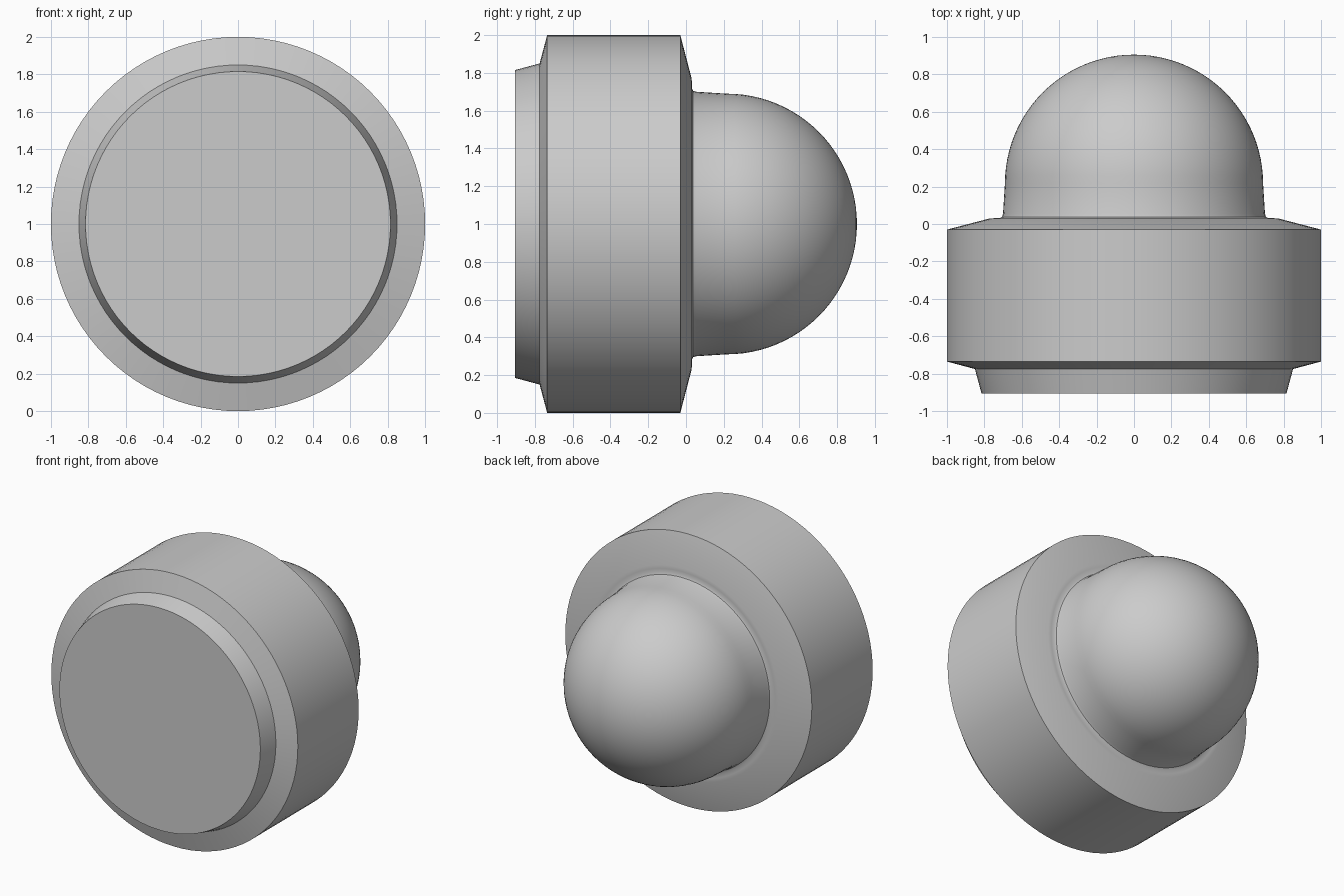
import bpy, bmesh
from math import sin, cos, pi, radians
from mathutils import Vector

cube = bpy.data.objects.get("Cube")
if cube:
    bpy.data.objects.remove(cube, do_unlink=True)

SEGMENTS = 96
CENTRE = Vector((0, 0, 1))

grey = bpy.data.materials.new("plain grey")
grey.use_nodes = True
colour = (0.6, 0.6, 0.6, 1)
grey.diffuse_color = colour
grey.node_tree.nodes["Principled BSDF"].inputs["Base Color"].default_value = colour


def lathe(name, profile):
    """Revolve (radius, y) points about the horizontal axis at z = 1."""
    bm = bmesh.new()
    verts = [bm.verts.new(CENTRE + Vector((r, y, 0))) for r, y in profile]
    edges = [bm.edges.new(pair) for pair in zip(verts, verts[1:])]
    bmesh.ops.spin(bm, geom=verts + edges, cent=CENTRE, axis=(0, 1, 0),
                   angle=2 * pi, steps=SEGMENTS, use_merge=True)
    bmesh.ops.remove_doubles(bm, verts=bm.verts, dist=1e-5)
    bmesh.ops.recalc_face_normals(bm, faces=bm.faces)
    mesh = bpy.data.meshes.new(name)
    bm.to_mesh(mesh)
    bm.free()
    mesh.materials.append(grey)
    obj = bpy.data.objects.new(name, mesh)
    bpy.context.collection.objects.link(obj)
    bpy.ops.object.select_all(action="DESELECT")
    obj.select_set(True)
    bpy.context.view_layer.objects.active = obj
    bpy.ops.object.shade_smooth_by_angle(angle=radians(30))
    return obj


# Front plug and chamfered collar
front = [(0, -0.905), (0.815, -0.905), (0.85, -0.775), (1, -0.735), (1, -0.03)]
# Rear chamfer, running into a soft seat around the dome
seat = [(0.77, 0.03), (0.745, 0.031), (0.72, 0.031), (0.705, 0.037), (0.70, 0.055)]
# Slightly tapered neck and hemispherical dome
RADIUS, BASE = 0.69, 0.215
dome = [(RADIUS * cos(a), BASE + RADIUS * sin(a))
        for a in (i * pi / 48 for i in range(24))] + [(0, BASE + RADIUS)]

lathe("domed_cap", front + seat + dome)
